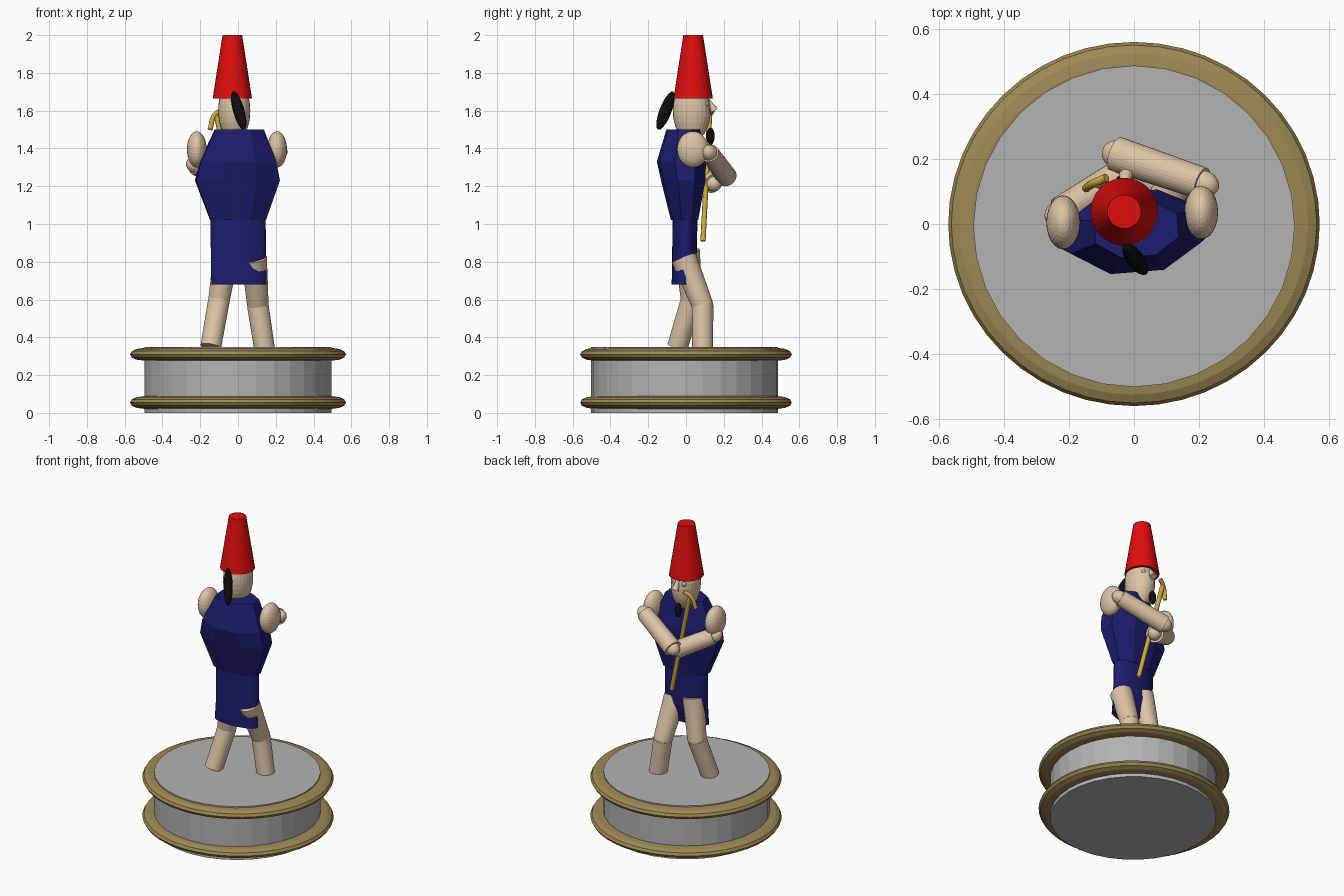
import bpy, bmesh, math
from mathutils import Vector, Matrix

if "Cube" in bpy.data.objects:
    bpy.data.objects.remove(bpy.data.objects["Cube"])


def mat(name, r, g, b):
    m = bpy.data.materials.new(name)
    m.diffuse_color = (r, g, b, 1)
    m.use_nodes = True
    m.node_tree.nodes["Principled BSDF"].inputs["Base Color"].default_value = m.diffuse_color
    return m


SKIN = mat("skin", 0.72, 0.55, 0.38)
NAVY = mat("navy cloth", 0.012, 0.012, 0.16)
RED = mat("red felt", 0.74, 0.004, 0.004)
GREY = mat("grey stone", 0.45, 0.45, 0.45)
BRONZE = mat("bronze trim", 0.34, 0.25, 0.09)
GOLD = mat("gold", 0.62, 0.40, 0.05)
BLACK = mat("black hair", 0.004, 0.004, 0.004)
EYE = mat("pale eye", 0.42, 0.46, 0.52)


def add(name, bm, material):
    bmesh.ops.recalc_face_normals(bm, faces=bm.faces)
    me = bpy.data.meshes.new(name)
    bm.to_mesh(me)
    bm.free()
    me.materials.append(material)
    ob = bpy.data.objects.new(name, me)
    bpy.context.collection.objects.link(ob)
    return ob


def tube(name, a, b, r1, r2, material, sides=32):
    """Tapered cylinder from a to b."""
    a, b = Vector(a), Vector(b)
    rot = (b - a).to_track_quat('Z', 'Y').to_matrix().to_4x4()
    bm = bmesh.new()
    bmesh.ops.create_cone(bm, cap_ends=True, segments=sides, radius1=r1, radius2=r2,
                          depth=(b - a).length,
                          matrix=Matrix.Translation((a + b) / 2) @ rot)
    return add(name, bm, material)


def ball(name, c, radii, material, axis=(0, 0, 1), u=24, v=16):
    """Ellipsoid whose local z follows axis."""
    rot = Vector(axis).to_track_quat('Z', 'Y').to_matrix().to_4x4() if axis != (0, 0, 1) else Matrix()
    bm = bmesh.new()
    bmesh.ops.create_uvsphere(bm, u_segments=u, v_segments=v, radius=1,
                              matrix=Matrix.Translation(c) @ rot @ Matrix.Diagonal((*radii, 1)))
    return add(name, bm, material)


def loft(name, rings, sides, material, turn=0.0):
    """Closed skin through oval rings (z, centre x, half width, back y, front y)."""
    bm = bmesh.new()
    k = 1 / math.cos(math.pi / sides)
    loops = []
    for z, cx, rx, y0, y1 in rings:
        loop = []
        for i in range(sides):
            t = 2 * math.pi * (i + 0.5) / sides
            p = Vector((rx * k * math.cos(t), (y1 - y0) / 2 * k * math.sin(t), 0))
            p = Matrix.Rotation(turn, 3, 'Z') @ p
            loop.append(bm.verts.new((cx + p.x, (y0 + y1) / 2 + p.y, z)))
        loops.append(loop)
    for a, b in zip(loops, loops[1:]):
        for i in range(sides):
            j = (i + 1) % sides
            bm.faces.new((a[i], a[j], b[j], b[i]))
    bm.faces.new(loops[0])
    bm.faces.new(loops[-1])
    return add(name, bm, material)


def rod(name, pts, r, material):
    """Round rod along a smooth path."""
    cu = bpy.data.curves.new(name, 'CURVE')
    cu.dimensions = '3D'
    cu.bevel_depth, cu.bevel_resolution = r, 3
    cu.use_fill_caps = True
    sp = cu.splines.new('BEZIER')
    sp.bezier_points.add(len(pts) - 1)
    for bp, p in zip(sp.bezier_points, pts):
        bp.co = p
        bp.handle_left_type = bp.handle_right_type = 'AUTO'
    cu.materials.append(material)
    ob = bpy.data.objects.new(name, cu)
    bpy.context.collection.objects.link(ob)


# Pedestal with two flattened trim rings
tube("pedestal", (0, -0.007, 0), (0, -0.007, 0.35), 0.495, 0.495, GREY)
for name, z in (("lower_trim", 0.055), ("upper_trim", 0.31)):
    bpy.ops.mesh.primitive_torus_add(location=(0, 0, z), major_segments=48, minor_segments=12,
                                     major_radius=0.5, minor_radius=0.072)
    ring = bpy.context.object
    ring.name = name
    ring.scale = (1, 0.98, 0.46)
    ring.data.materials.append(BRONZE)

# Legs: shin, knee, thigh
for side, foot, knee, hip in (
        ("left", (-0.144, -0.045, 0.35), (-0.1, 0.03, 0.6), (-0.06, 0.005, 0.86)),
        ("right", (0.14, 0.088, 0.34), (0.105, 0.088, 0.57), (0.085, -0.012, 0.82))):
    tube(side + "_shin", foot, knee, 0.055, 0.057, SKIN)
    ball(side + "_knee", knee, (0.056,) * 3, SKIN)
    tube(side + "_thigh", knee, hip, 0.057, 0.068, SKIN)

# Dress: round skirt and faceted torso
loft("skirt", [(0.68, 0.005, 0.146, -0.075, 0.025), (0.8, 0.003, 0.146, -0.073, 0.055),
               (1.02, 0, 0.146, -0.07, 0.06)], 24, NAVY, 0.05)
loft("torso", [(1.02, 0, 0.146, -0.075, 0.06), (1.23, -0.003, 0.222, -0.125, 0.095),
               (1.33, 0, 0.2, -0.148, 0.1), (1.5, 0.007, 0.128, -0.1, 0.07)], 8, NAVY, 0.08)

# Shoulders
ball("left_shoulder", (-0.218, 0.005, 1.395), (0.052, 0.083, 0.096), SKIN)
ball("right_shoulder", (0.207, 0.036, 1.395), (0.052, 0.083, 0.096), SKIN)

# Folded arms with pointed rounded ends
for side, a, b in (("left", (-0.225, 0.035, 1.31), (-0.04, 0.145, 1.215)),
                   ("right", (0.21, 0.125, 1.375), (-0.055, 0.215, 1.25))):
    axis = Vector(b) - Vector(a)
    tube(side + "_forearm", a, b, 0.05, 0.055, SKIN)
    ball(side + "_elbow", a, (0.042, 0.042, 0.055), SKIN, tuple(axis))
    ball(side + "_hand", b, (0.042, 0.042, 0.045), SKIN, tuple(axis))

# Head, nose, eyes, beard, hair
ball("head", (-0.02, 0.03, 1.6), (0.085, 0.1, 0.165), SKIN)
tube("nose", (-0.025, 0.115, 1.66), (-0.025, 0.15, 1.6), 0.008, 0.022, SKIN, 12)
for side, x in (("left", -0.062), ("right", 0.016)):
    ball(side + "_eye", (x, 0.108, 1.635), (0.016, 0.014, 0.016), EYE, u=16, v=8)
ball("beard", (-0.035, 0.13, 1.465), (0.022, 0.022, 0.045), BLACK, u=16, v=10)
ball("ponytail", (0.004, -0.108, 1.6), (0.027, 0.034, 0.112), BLACK, (0.055, -0.075, -0.19), 16, 10)

# Tall tapered hat
tube("hat", (-0.03, 0.038, 1.665), (-0.03, 0.038, 2.0), 0.104, 0.052, RED)

# Crook staff: stem and curved head
rod("staff_stem", [(0.04, 0.09, 0.91), (-0.115, 0.125, 1.575)], 0.014, GOLD)
rod("staff_crook", [(-0.085, 0.143, 1.605), (-0.125, 0.125, 1.575), (-0.148, 0.11, 1.5)], 0.013, GOLD)
